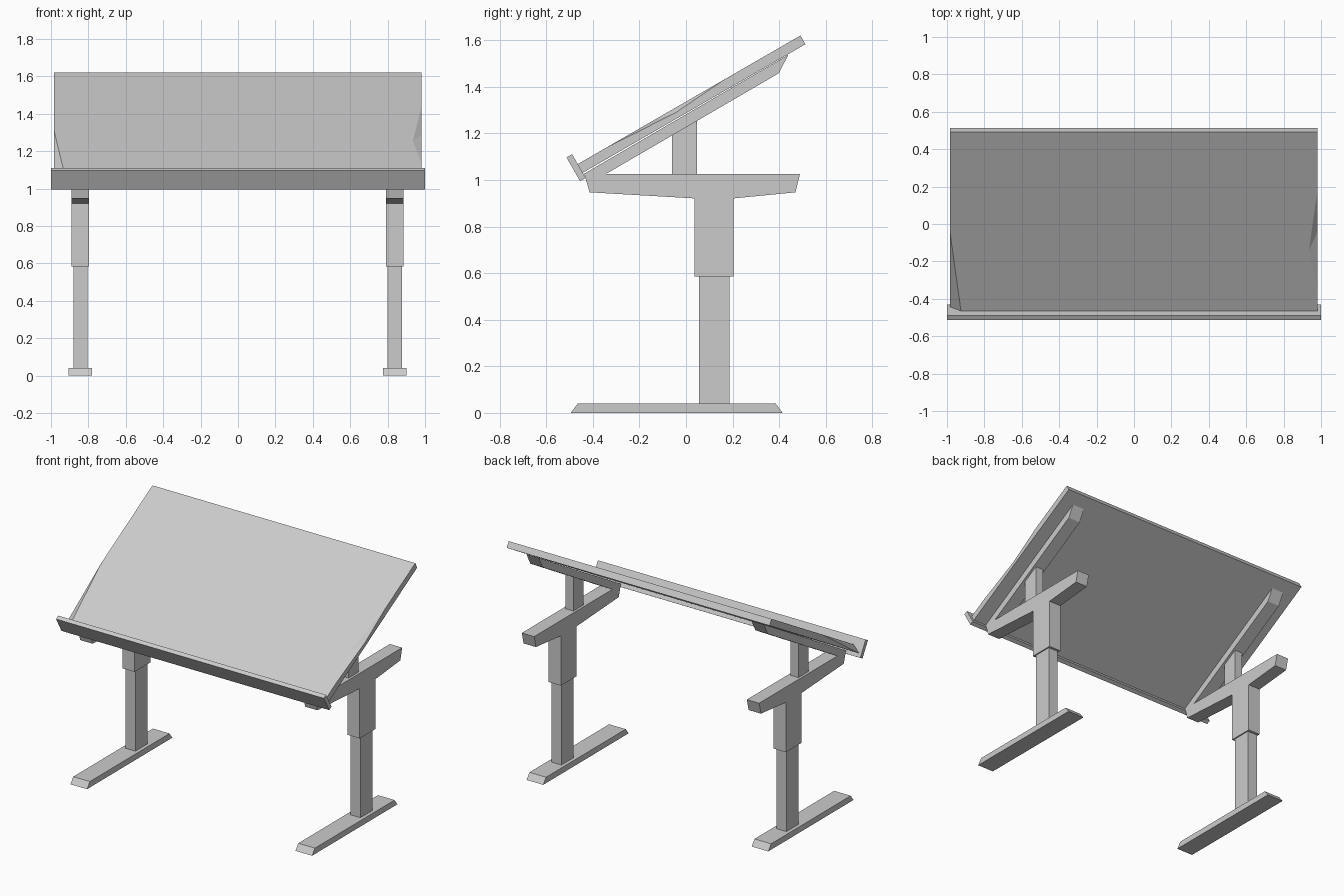
import bpy, bmesh
from math import radians, sin, cos

if "Cube" in bpy.data.objects:
    bpy.data.objects.remove(bpy.data.objects["Cube"])

S, C = sin(radians(30)), cos(radians(30))
LEG_X = {"left": -0.843, "right": 0.838}


def make(name, verts, faces):
    mesh = bpy.data.meshes.new(name)
    mesh.from_pydata(verts, [], faces)
    bm = bmesh.new()
    bm.from_mesh(mesh)
    bmesh.ops.recalc_face_normals(bm, faces=bm.faces)
    bm.to_mesh(mesh)
    bm.free()
    ob = bpy.data.objects.new(name, mesh)
    bpy.context.collection.objects.link(ob)
    return ob


def extrude(name, profile, x, width):
    """Extrude a side (y, z) profile along x, centred on x."""
    n = len(profile)
    verts = [(x + d * width / 2, y, z) for d in (-1, 1) for y, z in profile]
    faces = [list(range(n)), list(range(n, 2 * n))]
    faces += [(i, (i + 1) % n, n + (i + 1) % n, n + i) for i in range(n)]
    return make(name, verts, faces)


def rect(y0, y1, z0, z1):
    return [(y0, z0), (y1, z0), (y1, z1), (y0, z1)]


# Side profiles of the leg parts
foot = [(-0.495, 0), (0.415, 0), (0.385, 0.04), (-0.465, 0.04)]
frame = [(-0.414, 0.947), (0.036, 0.921), (0.036, 0.585), (0.204, 0.585),
         (0.204, 0.921), (0.47, 0.947), (0.489, 1.025), (-0.345, 1.025),
         (0.398, 1.458), (0.440, 1.538), (-0.437, 1.027)]
post = [(-0.06, 1.02), (0.048, 1.02), (0.048, 1.265), (-0.06, 1.205)]

for side, x in LEG_X.items():
    extrude(side + "_foot", foot, x, 0.124)
    extrude(side + "_lower_leg", rect(0.056, 0.186, 0.04, 0.60), x, 0.075)
    extrude(side + "_upper_frame", frame, x, 0.092)
    extrude(side + "_tilt_post", post, x, 0.06)

# Pencil ledge along the front edge of the board
extrude("pencil_ledge", [(-0.513, 1.097), (-0.489, 1.111),
                         (-0.431, 1.009), (-0.455, 0.995)], 0, 2.0)


# Tilted board: u runs up the slope, w is the height above its underside
def on_board(x, u, w):
    return (x, -0.444 + u * C - w * S, 1.0305 + u * S + w * C)


X0, X1, L, T = -0.983, 0.98, 1.105, 0.043
board = [
    on_board(X0, 0, 0), on_board(X1, 0, 0), on_board(X1, L, 0), on_board(X0, L, 0),
    on_board(X1, 0, T), on_board(X1, L, T), on_board(X0, L, T),
    on_board(-0.925, 0, T), on_board(X0, 0.48, T),          # sliced corner
    on_board(X1, 0.14, T), on_board(X1, 0.475, T - 0.019),  # edge dent
    on_board(X1, 0.735, T), on_board(0.935, 0.375, T)]
make("drawing_board", board, [
    (0, 3, 2, 1), (0, 1, 4, 7), (2, 3, 6, 5), (0, 8, 6, 3), (0, 7, 8),
    (1, 2, 5, 11, 10, 9, 4), (9, 10, 12), (10, 11, 12),
    (4, 9, 12, 11, 5, 6, 8, 7)])
